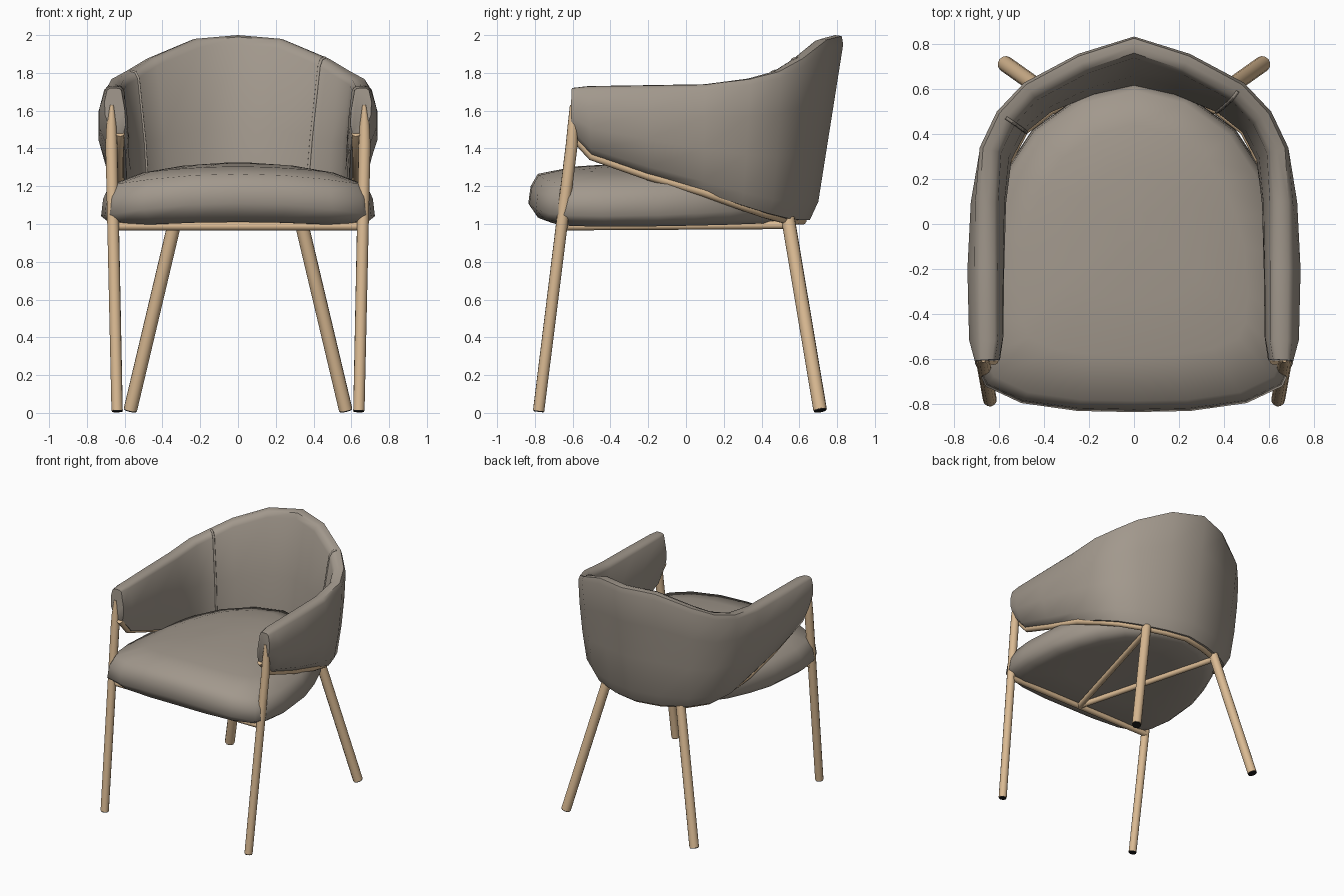
import bpy, bmesh, math
from mathutils import Vector

if "Cube" in bpy.data.objects:
    bpy.data.objects.remove(bpy.data.objects["Cube"])


def material(name, rgb):
    mat = bpy.data.materials.new(name)
    mat.use_nodes = True
    mat.diffuse_color = (*rgb, 1)
    mat.node_tree.nodes["Principled BSDF"].inputs["Base Color"].default_value = (*rgb, 1)
    return mat


fabric = material("taupe fabric", (0.36, 0.315, 0.265))
wood = material("pale oak", (0.70, 0.49, 0.29))
rubber = material("black rubber", (0.01, 0.01, 0.01))


def smooth(obj, degrees):
    bpy.ops.object.select_all(action="DESELECT")
    obj.select_set(True)
    bpy.context.view_layer.objects.active = obj
    bpy.ops.object.shade_smooth_by_angle(angle=math.radians(degrees))


def loft(name, rings, mat, degrees):
    """Skin a list of closed rings and cap the first and last."""
    bm = bmesh.new()
    loops = [[bm.verts.new(p) for p in ring] for ring in rings]
    count = len(loops[0])
    for a, b in zip(loops, loops[1:]):
        for i in range(count):
            j = (i + 1) % count
            bm.faces.new((a[i], a[j], b[j], b[i]))
    for end in (loops[0], loops[-1]):
        bm.faces.new(end)
    bmesh.ops.recalc_face_normals(bm, faces=bm.faces)
    mesh = bpy.data.meshes.new(name)
    bm.to_mesh(mesh)
    bm.free()
    mesh.materials.append(mat)
    obj = bpy.data.objects.new(name, mesh)
    bpy.context.collection.objects.link(obj)
    smooth(obj, degrees)


def tube(name, points, radius, mat, taper=None):
    """Round bar along a path, with an optional radius factor per point."""
    curve = bpy.data.curves.new(name, "CURVE")
    curve.dimensions = "3D"
    curve.bevel_depth = radius
    curve.bevel_resolution = 4
    curve.use_fill_caps = True
    spline = curve.splines.new("POLY")
    spline.points.add(len(points) - 1)
    for i, p in enumerate(points):
        spline.points[i].co = (*p, 1)
        spline.points[i].radius = taper[i] if taper else 1
    curve.materials.append(mat)
    obj = bpy.data.objects.new(name, curve)
    bpy.context.collection.objects.link(obj)
    bpy.ops.object.select_all(action="DESELECT")
    obj.select_set(True)
    bpy.context.view_layer.objects.active = obj
    bpy.ops.object.convert(target="MESH")
    smooth(bpy.context.object, 40)


def flip(p, side=-1):
    return Vector((p[0] * side, p[1], p[2]))


# Seat cushion: one plan outline scaled through several heights
half = [(0, -.835), (.25, -.83), (.5, -.795), (.66, -.72), (.705, -.62), (.725, -.45),
        (.70, -.15), (.645, .05), (.57, .24), (.45, .42), (.24, .57), (0, .63)]
outline = half + [(-x, y) for x, y in half[-2:0:-1]]
layers = [(.5, 1.01), (.86, 1.01), (.94, 1.035), (1, 1.11), (.985, 1.2), (.94, 1.265),
          (.7, 1.305), (.4, 1.32), (.1, 1.325)]


def seat_ring(scale, z):
    drop = .13 if z > 1.05 else .06
    return [Vector((x * scale, y * scale, z - drop * (x * scale) ** 2)) for x, y in outline]


loft("seat_cushion", [seat_ring(*layer) for layer in layers], fabric, 60)

# Wraparound back: stations from arm front to back centre
# (rim, bottom edge, outward bulge, thickness)
stations = [
    ((.69, -.605, 1.72), (.665, -.61, 1.48), .03, .75),
    ((.695, -.52, 1.73), (.67, -.5, 1.36), .055, .95),
    ((.70, -.2, 1.735), (.67, -.2, 1.255), .06, 1),
    ((.70, .1, 1.74), (.66, .09, 1.17), .045, 1),
    ((.685, .34, 1.77), (.63, .30, 1.10), .02, 1),
    ((.61, .50, 1.81), (.55, .455, 1.055), .015, 1),
    ((.49, .63, 1.88), (.41, .565, 1.03), .01, 1),
    ((.25, .76, 1.98), (.21, .645, 1.02), .005, 1),
    ((0, .84, 2.0), (0, .685, 1.02), 0, 1),
]
# Cross-section: height fraction and inward depth; the first OUTER points bulge
section = [(0, .03), (.1, 0), (.4, 0), (.7, 0), (.95, 0), (.995, .015), (1, .05),
           (.99, .08), (.95, .095), (.5, .105), (.2, .1), (0, .08)]
OUTER = 6


def inward(i):
    if i == len(stations) - 1:
        return Vector((0, -1, 0))
    along = Vector(stations[i + 1][0]) - Vector(stations[max(i - 1, 0)][0])
    return Vector((-along.y, along.x, 0)).normalized()


def shell_ring(i):
    rim, low, bulge, thickness = stations[i]
    rim, low, n = Vector(rim), Vector(low), inward(i)
    ring = []
    for k, (t, depth) in enumerate(section):
        swell = bulge * math.sin(math.pi * t) if k < OUTER else 0
        ring.append(low.lerp(rim, t) + n * (depth * thickness - swell))
    return ring


rings = [shell_ring(i) for i in range(len(stations))]
rings += [[flip(p) for p in ring] for ring in rings[-2::-1]]
loft("wraparound_back", rings, fabric, 45)

# Raised inner seams, stepped round the back
for name, i, side in (("seam_right", 5, -1), ("seam_left", 6, 1)):
    tube(name, [flip(p, side) for p in shell_ring(i)[OUTER:-1]], .008, fabric)

# Bent rail under the back
rail = [Vector(station[1]) + inward(i) * (.04 if i < 4 else .07)
        for i, station in enumerate(stations)]
tube("back_rail", rail + [flip(p) for p in rail[-2::-1]], .024, wood)

# Legs, rubber feet and diagonal seat bars
for side, label in ((1, "left"), (-1, "right")):
    front = [flip(p, side) for p in
             ((.64, -.78, .012), (.67, -.605, 1.42), (.67, -.6, 1.52), (.668, -.605, 1.63))]
    back = [flip(p, side) for p in ((.57, .71, .016), (.33, .54, 1.03))]
    tube("front_leg_" + label, front, .032, wood, [.95, 1, .85, .3])
    tube("back_leg_" + label, back, .036, wood)
    for name, leg, radius in (("front_foot_", front, .028), ("back_foot_", back, .033)):
        axis = (leg[1] - leg[0]).normalized()
        tube(name + label, [leg[0] - axis * .006, leg[0] + axis * .004], radius, rubber)
    tube("seat_bar_" + label, [(0, -.64, .988), (.33 * side, .54, .995)], .022, wood)

tube("front_rail", [(-.66, -.645, .988), (.66, -.645, .988)], .022, wood)
